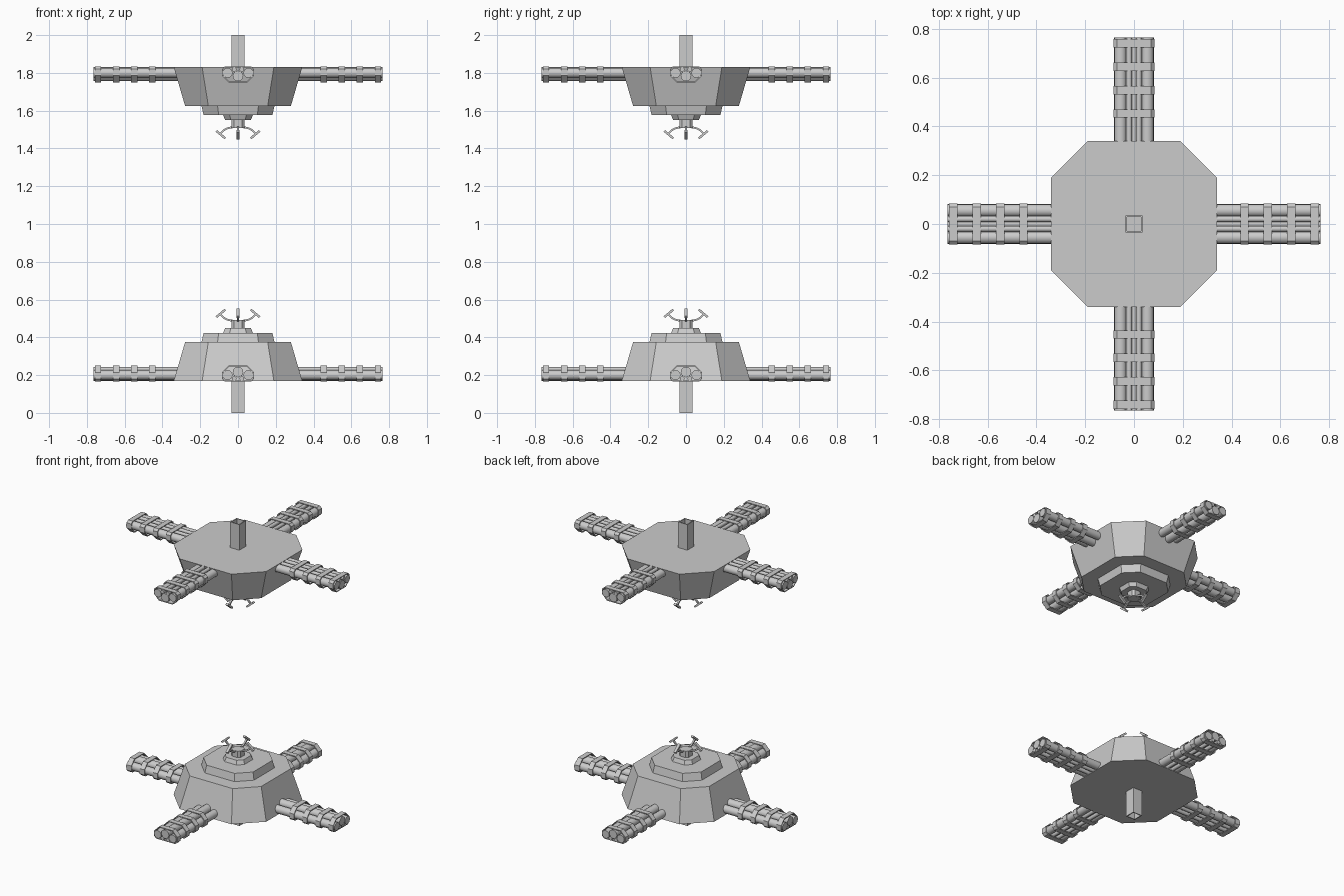
import bpy, bmesh, math
from mathutils import Matrix, Vector

if "Cube" in bpy.data.objects:
    bpy.data.objects.remove(bpy.data.objects["Cube"])

MIRROR = Matrix.Translation((0, 0, 2)) @ Matrix.Diagonal((1, 1, -1, 1))


def finish(bm, name, smooth=False):
    """Make the lower object and its mirrored upper twin."""
    for half in ("lower", "upper"):
        if half == "upper":
            bm.transform(MIRROR)
            bmesh.ops.reverse_faces(bm, faces=bm.faces)
        me = bpy.data.meshes.new(f"{half}_{name}")
        bm.to_mesh(me)
        ob = bpy.data.objects.new(me.name, me)
        bpy.context.collection.objects.link(ob)
        if smooth:
            bpy.ops.object.select_all(action='DESELECT')
            ob.select_set(True)
            bpy.context.view_layer.objects.active = ob
            bpy.ops.object.shade_smooth_by_angle(angle=math.radians(50))
    bm.free()


def loft(bm, rings, caps=(True, True)):
    """Skin a list of equal-length point rings."""
    vs = [[bm.verts.new(p) for p in r] for r in rings]
    n = len(vs[0])
    faces = []
    for a, b in zip(vs, vs[1:]):
        for i in range(n):
            j = (i + 1) % n
            faces.append(bm.faces.new((a[i], a[j], b[j], b[i])))
    if caps[0]:
        faces.append(bm.faces.new(vs[0][::-1]))
    if caps[1]:
        faces.append(bm.faces.new(vs[-1]))
    bmesh.ops.recalc_face_normals(bm, faces=faces)


def octagon(a, b, z):
    return [(a, -b, z), (a, b, z), (b, a, z), (-b, a, z),
            (-a, b, z), (-a, -b, z), (-b, -a, z), (b, -a, z)]


def four_way(bm):
    """Repeat everything in bm at 90 degree steps round z."""
    src = bm.verts[:] + bm.edges[:] + bm.faces[:]
    for k in (1, 2, 3):
        new = bmesh.ops.duplicate(bm, geom=src)["geom"]
        bmesh.ops.rotate(bm, matrix=Matrix.Rotation(k * math.pi / 2, 3, 'Z'),
                         verts=[v for v in new if isinstance(v, bmesh.types.BMVert)])


# stepped octagonal body: (half width, half flat, z) pairs
tiers = {
    "body": ((0.34, 0.19, 0.17), (0.28, 0.157, 0.375)),
    "middle_tier": ((0.193, 0.145, 0.37), (0.182, 0.137, 0.424)) and
                   ((0.194, 0.109, 0.37), (0.182, 0.102, 0.424)),
    "top_tier": ((0.08, 0.045, 0.42), (0.068, 0.038, 0.45)),
    "hub": ((0.034, 0.02, 0.445), (0.034, 0.02, 0.492)),
}
for name, (lo, hi) in tiers.items():
    bm = bmesh.new()
    loft(bm, [octagon(*lo), octagon(*hi)])
    finish(bm, name)

# square hollow mounting post
bm = bmesh.new()
sq = [(-1, -1), (1, -1), (1, 1), (-1, 1)]
path = ((0.028, 0.17), (0.028, 0), (0.034, 0), (0.034, 0.18))
loft(bm, [[(x * h, y * h, z) for x, y in sq] for h, z in path], (False, False))
finish(bm, "post")

# bundles of tubes: (offset, height, radius)
bm = bmesh.new()
tubes = [(-0.055, 0.2, 0.026), (0.055, 0.2, 0.026), (0, 0.216, 0.028),
         (-0.02, 0.182, 0.012), (0.02, 0.182, 0.012)]
for off, h, r in tubes:
    m = Matrix.Translation((0.525, off, h)) @ Matrix.Rotation(math.pi / 2, 4, 'Y')
    bmesh.ops.create_cone(bm, cap_ends=True, segments=16, radius1=r, radius2=r,
                          depth=0.48, matrix=m)
four_way(bm)
finish(bm, "arm_tubes", True)

# clamps round the tubes
bm = bmesh.new()
outer = [(-0.07, 0.166), (0.07, 0.166), (0.085, 0.18), (0.085, 0.215),
         (0.05, 0.25), (-0.05, 0.25), (-0.085, 0.215), (-0.085, 0.18)]
inner = [(y * 0.93, 0.207 + (z - 0.207) * 0.88) for y, z in outer]
for x in (0.453, 0.549, 0.645, 0.741):
    a, b = x - 0.017, x + 0.017
    loops = ((inner, a), (outer, a), (outer, b), (inner, b), (inner, a))
    loft(bm, [[(px, y, z) for y, z in prof] for prof, px in loops], (False, False))
bmesh.ops.remove_doubles(bm, verts=bm.verts, dist=1e-5)
four_way(bm)
finish(bm, "arm_clamps")

# curved prongs with a crosswise pad at the tip
bm = bmesh.new()
rings = []
c, R = Vector((0.03, 0.565)), 0.076
for i in range(7):
    t = math.radians(-90 + 58 * i / 6)
    d = Vector((math.cos(t), math.sin(t)))
    rings.append([(p.x, y, p.y) for p, y in
                  ((c + d * (R - 0.005), -0.006), (c + d * (R + 0.005), -0.006),
                   (c + d * (R + 0.005), 0.006), (c + d * (R - 0.005), 0.006))])
loft(bm, rings)
m = (Matrix.Translation((0.091, 0, 0.527)) @ Matrix.Rotation(math.radians(40), 4, 'Y')
     @ Matrix.Diagonal((0.062, 0.018, 0.012, 1)))
bmesh.ops.create_cube(bm, size=1, matrix=m)
four_way(bm)
finish(bm, "prongs")
